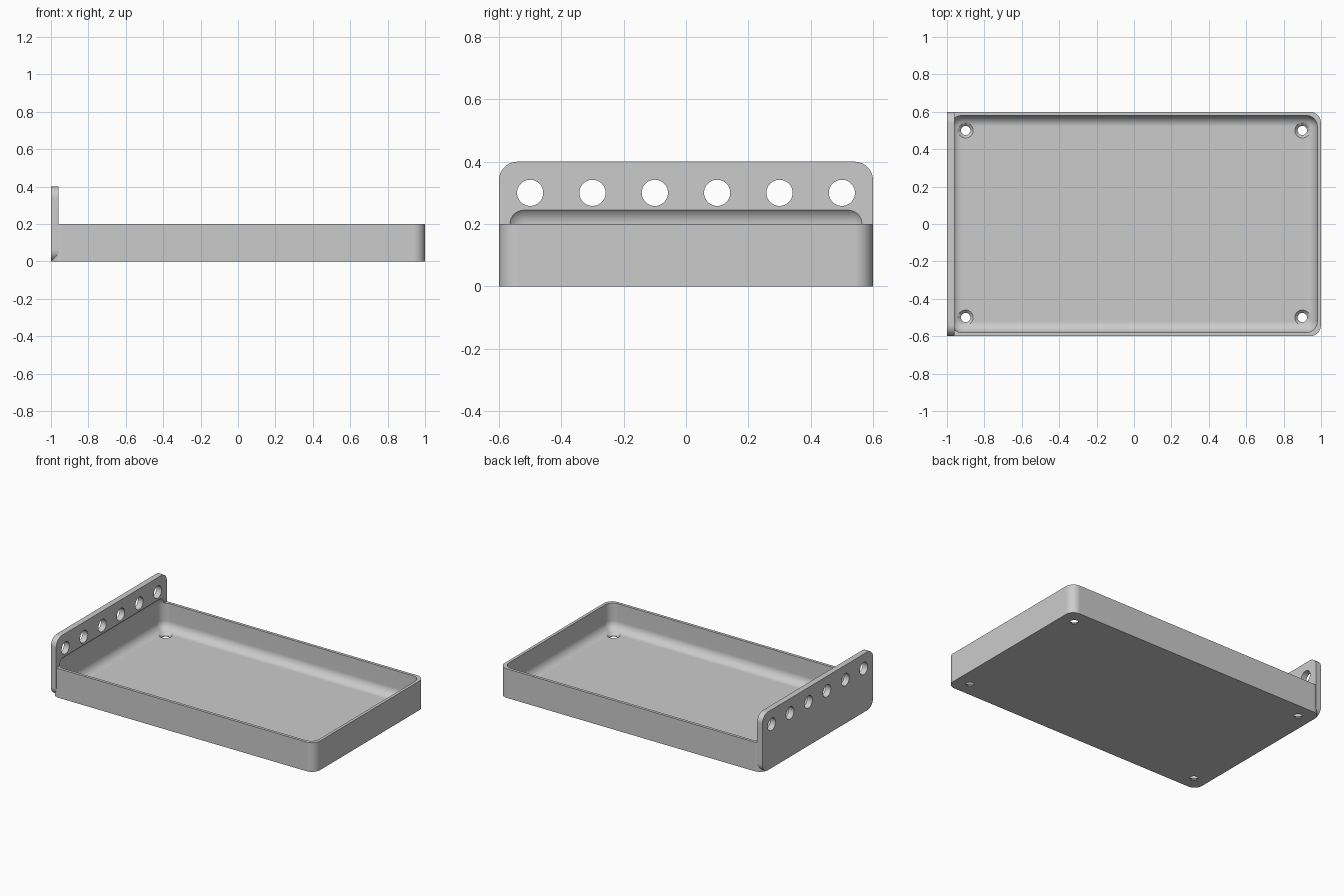
import bpy
import bmesh
from math import radians
from mathutils import Vector, Matrix

cube = bpy.data.objects.get("Cube")
if cube:
    bpy.data.objects.remove(cube, do_unlink=True)

grey = bpy.data.materials.new("plain grey")
grey.use_nodes = True
COLOUR = (0.6, 0.6, 0.6, 1)
grey.diffuse_color = COLOUR
grey.node_tree.nodes["Principled BSDF"].inputs["Base Color"].default_value = COLOUR


def add_object(name, bm):
    mesh = bpy.data.meshes.new(name)
    bm.to_mesh(mesh)
    bm.free()
    mesh.materials.append(grey)
    obj = bpy.data.objects.new(name, mesh)
    bpy.context.collection.objects.link(obj)
    return obj


def rounded_box(name, low, high, radius, axis=None):
    """Box with all edges rounded, or only the edges along one axis."""
    low, high = Vector(low), Vector(high)
    bm = bmesh.new()
    bmesh.ops.create_cube(bm, size=1)
    bmesh.ops.scale(bm, vec=high - low, verts=bm.verts)
    bmesh.ops.translate(bm, vec=(low + high) / 2, verts=bm.verts)
    edges = [e for e in bm.edges if axis is None
             or abs((e.verts[0].co - e.verts[1].co)[axis]) > 0.001]
    bmesh.ops.bevel(bm, geom=edges, offset=radius, segments=10,
                    profile=0.5, affect='EDGES')
    return add_object(name, bm)


def add_cone(bm, bottom, top, centre, depth, turn=Matrix()):
    bmesh.ops.create_cone(bm, cap_ends=True, segments=40, radius1=bottom,
                          radius2=top, depth=depth,
                          matrix=Matrix.Translation(centre) @ turn)


def combine(target, other, operation):
    """Apply a boolean and discard the second object."""
    mod = target.modifiers.new(operation, 'BOOLEAN')
    mod.operation = operation
    mod.solver = 'EXACT'
    mod.object = other
    graph = bpy.context.evaluated_depsgraph_get()
    mesh = bpy.data.meshes.new_from_object(target.evaluated_get(graph))
    target.modifiers.clear()
    target.data = mesh
    bpy.data.objects.remove(other, do_unlink=True)


# Tray body with an upright end plate
tray = rounded_box("tray", (-1, -0.6, 0), (1, 0.6, 0.2), 0.06, axis=2)
plate = rounded_box("end_plate", (-1, -0.6, 0), (-0.96, 0.6, 0.4), 0.06, axis=0)
combine(tray, plate, 'UNION')

# Rounded hollow, which also scoops into the plate
hollow = rounded_box("hollow", (-0.98, -0.58, 0.02), (0.98, 0.58, 0.26), 0.06)
combine(tray, hollow, 'DIFFERENCE')

# Row of round holes through the plate
bm = bmesh.new()
for i in range(6):
    add_cone(bm, 0.042, 0.042, (-0.98, -0.5 + 0.2 * i, 0.3), 0.2,
             Matrix.Rotation(radians(90), 4, 'Y'))
combine(tray, add_object("plate_holes", bm), 'DIFFERENCE')

# Screw holes in the floor corners, countersunk from above
corners = [(x, y) for x in (-0.9, 0.9) for y in (-0.5, 0.5)]
bm = bmesh.new()
for x, y in corners:
    add_cone(bm, 0.025, 0.025, (x, y, 0), 0.1)
combine(tray, add_object("screw_holes", bm), 'DIFFERENCE')
bm = bmesh.new()
for x, y in corners:
    add_cone(bm, 0.02, 0.045, (x, y, 0.0125), 0.025)
combine(tray, add_object("countersinks", bm), 'DIFFERENCE')

# Smooth fillets with flat faces kept flat
bpy.ops.object.select_all(action='DESELECT')
tray.select_set(True)
bpy.context.view_layer.objects.active = tray
bpy.ops.object.shade_smooth_by_angle(angle=radians(30))
normals = tray.modifiers.new("flat faces", 'WEIGHTED_NORMAL')
normals.keep_sharp = True
